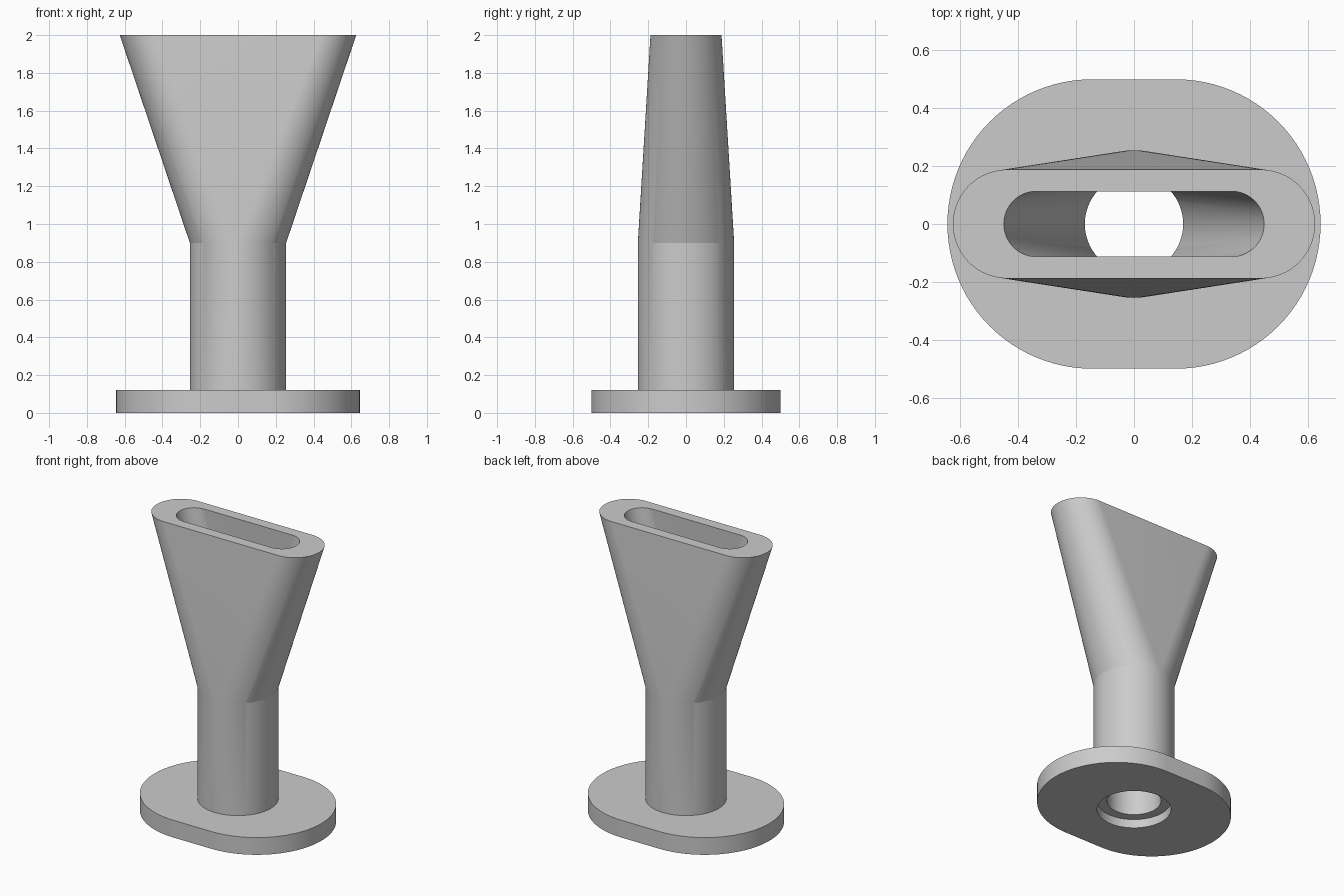
import bpy
import bmesh
from math import sin, cos, pi, radians

if "Cube" in bpy.data.objects:
    bpy.data.objects.remove(bpy.data.objects["Cube"], do_unlink=True)

ARC = 48  # segments in each half-round end


def oval(bm, straight, radius, z):
    """Ring made of two half circles whose centres lie at x = +-straight."""
    ring = []
    for side in (1, -1):
        for i in range(ARC + 1):
            a = -pi / 2 + pi * i / ARC
            ring.append(bm.verts.new((side * (straight + radius * cos(a)),
                                      side * radius * sin(a), z)))
    return ring


def closed_loft(name, sections, material):
    """Skin the rings in order, and join the last one to the first."""
    bm = bmesh.new()
    rings = [oval(bm, *s) for s in sections]
    for low, high in zip(rings, rings[1:] + rings[:1]):
        for i in range(len(low)):
            j = (i + 1) % len(low)
            bm.faces.new((low[i], low[j], high[j], high[i]))
    bmesh.ops.remove_doubles(bm, verts=bm.verts, dist=1e-5)
    bmesh.ops.recalc_face_normals(bm, faces=bm.faces)
    mesh = bpy.data.meshes.new(name)
    bm.to_mesh(mesh)
    bm.free()
    mesh.materials.append(material)
    obj = bpy.data.objects.new(name, mesh)
    bpy.context.collection.objects.link(obj)
    bpy.ops.object.select_all(action="DESELECT")
    obj.select_set(True)
    bpy.context.view_layer.objects.active = obj
    bpy.ops.object.shade_smooth_by_angle(angle=radians(12))
    return obj


grey = bpy.data.materials.new("plain_grey")
grey.use_nodes = True
grey.diffuse_color = (0.6, 0.6, 0.6, 1)
grey.node_tree.nodes["Principled BSDF"].inputs["Base Color"].default_value = (0.6, 0.6, 0.6, 1)

BASE_TOP, NECK_TOP, MOUTH, LEDGE = 0.12, 0.9, 2.0, 0.06

# Each section: half length of the straight side, end radius, height
closed_loft("flared_nozzle", [
    # base plate
    (0.145, 0.5, 0), (0.145, 0.5, BASE_TOP),
    # round neck and flattened flare
    (0, 0.255, BASE_TOP), (0, 0.255, NECK_TOP), (0.438, 0.188, MOUTH),
    # slot narrowing into the round bore
    (0.337, 0.113, MOUTH), (0, 0.17, NECK_TOP), (0, 0.17, LEDGE),
    # socket under the base
    (0, 0.233, LEDGE), (0, 0.233, 0),
], grey)
